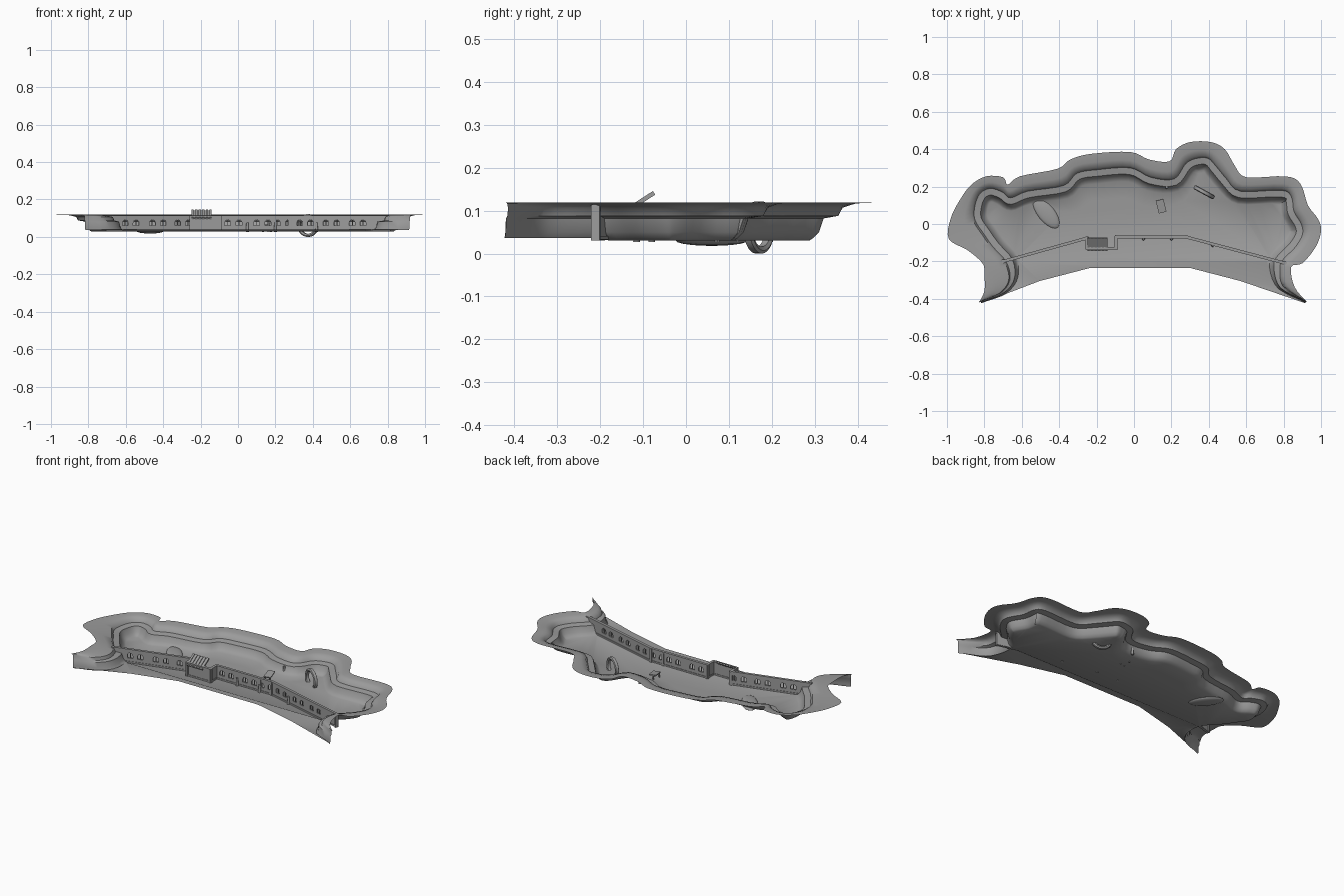
import bpy, bmesh, math
from mathutils import Vector, Matrix

cube = bpy.data.objects.get("Cube")
if cube:
    bpy.data.objects.remove(cube, do_unlink=True)

stone = bpy.data.materials.new("stone grey")
stone.use_nodes = True
GREY = (0.33, 0.33, 0.33, 1)
stone.diffuse_color = GREY
stone.node_tree.nodes["Principled BSDF"].inputs["Base Color"].default_value = GREY


def make_object(name, bm, smooth=None):
    mesh = bpy.data.meshes.new(name)
    bm.to_mesh(mesh)
    bm.free()
    mesh.materials.append(stone)
    obj = bpy.data.objects.new(name, mesh)
    bpy.context.collection.objects.link(obj)
    if smooth:
        bpy.ops.object.select_all(action="DESELECT")
        obj.select_set(True)
        bpy.context.view_layer.objects.active = obj
        bpy.ops.object.shade_smooth_by_angle(angle=math.radians(smooth))
    return obj


def add_box(bm, centre, size, turn=None):
    matrix = Matrix.Translation(centre) @ (turn or Matrix()) @ Matrix.Diagonal((*size, 1))
    bmesh.ops.create_cube(bm, size=1, matrix=matrix)


def spline(points, steps=4):
    """Catmull-Rom curve through the points."""
    pts = [Vector(p) for p in points]
    pts = [pts[0]] + pts + [pts[-1]]
    out = []
    for a, b, c, d in zip(pts, pts[1:], pts[2:], pts[3:]):
        for k in range(steps):
            t = k / steps
            out.append(b + (c - a) * t / 2 + (2 * a - 5 * b + 4 * c - d) * t * t / 2
                       + (3 * b - a - 3 * c + d) * t ** 3 / 2)
    return out + [pts[-1]]


# Coast: outer edge of the brim and the rim of the drop, as (edge x, edge y, rim x, rim y)
coast = [
    (-.83, -.42, -.82, -.415), (-.8, -.36, -.72, -.37), (-.8, -.27, -.67, -.3),
    (-.81, -.21, -.69, -.21), (-.89, -.14, -.76, -.13), (-.99, -.08, -.81, -.06),
    (-.98, .03, -.86, .02), (-.93, .13, -.86, .1), (-.87, .21, -.83, .17),
    (-.79, .255, -.77, .2), (-.7, .25, -.7, .18), (-.675, .21, -.66, .15),
    (-.61, .255, -.57, .185), (-.41, .295, -.38, .215), (-.34, .345, -.31, .28),
    (-.23, .375, -.2, .3), (-.02, .385, -.02, .31), (.08, .345, .09, .26),
    (.19, .335, .21, .25), (.225, .4, .27, .33), (.3, .438, .33, .36),
    (.41, .438, .4, .36), (.485, .4, .45, .31), (.54, .31, .5, .25),
    (.6, .25, .57, .185), (.81, .255, .79, .19), (.89, .215, .85, .15),
    (.93, .1, .865, .07), (.985, .025, .905, 0), (1, -.04, .91, -.06),
    (.97, -.125, .87, -.13), (.9, -.21, .81, -.19), (.84, -.23, .79, -.23),
    (.86, -.34, .8, -.33), (.93, -.42, .92, -.415)]
edge = spline([c[:2] for c in coast])
rim = spline([c[2:] for c in coast])
count = len(rim)


def inward(distance, beach=0):
    """Rim moved into the bay, less at the headlands and more along the beach."""
    ring = []
    for i, p in enumerate(rim):
        t = (rim[min(i + 4, count - 1)] - rim[max(i - 4, 0)]).normalized()
        taper = min(1, max(.12, (p.y + .42) / .2))
        wide = max(0, 1 - ((p.x + .12) / .42) ** 4) if p.y > 0 else 0
        ring.append(p + Vector((t.y, -t.x)) * (distance * taper + beach * wide))
    return ring


# Terrain sheet: brim, two steps, beach and floor
bm = bmesh.new()
mid = [a.lerp(b, .6) for a, b in zip(edge, rim)]
levels = [(edge, .119), (mid, .117), (rim, .107), (inward(.01), .088), (inward(.045), .082),
          (inward(.056), .05), (inward(.07, .015), .036), (inward(.08, .09), .03)]
rings = [[bm.verts.new((p.x, p.y, z)) for p in ring] for ring, z in levels]
for outer, inner in zip(rings, rings[1:]):
    for i in range(count - 1):
        bm.faces.new((outer[i], inner[i], inner[i + 1], outer[i + 1]))
front = [(.57, -.305), (.3, -.235), (-.235, -.235), (-.505, -.305)]
floor = bm.faces.new(rings[-1] + [bm.verts.new((x, y, .03)) for x, y in front])
floor_faces = [floor]
for y in (-.18, -.2):
    geom = floor_faces + list({e for f in floor_faces for e in f.edges}) \
        + list({v for f in floor_faces for v in f.verts})
    cut = bmesh.ops.bisect_plane(bm, geom=geom, plane_co=(0, y, 0), plane_no=(0, 1, 0))
    floor_faces = [g for g in cut["geom"] if isinstance(g, bmesh.types.BMFace)]
for v in {v for f in floor_faces for v in f.verts}:
    if v.co.y < -.19:
        v.co.z = .04
bmesh.ops.triangulate(bm, faces=floor_faces)
for f in bm.faces:
    f.normal_update()
    if f.normal.z < 0:
        f.normal_flip()
make_object("bay_terrain", bm, 50)

# Sand spit on the left of the bay floor
bm = bmesh.new()
bmesh.ops.create_uvsphere(bm, u_segments=20, v_segments=10, radius=1,
                          matrix=Matrix.Translation((-.47, .06, .03))
                          @ Matrix.Rotation(-.9, 4, "Z") @ Matrix.Diagonal((.1, .045, .012, 1)))
make_object("sand_spit", bm, 60)


# Harbour wall with arched openings
def wall(name, start, end, pairs=()):
    a, b = Vector(start), Vector(end)
    along = (b - a).normalized()
    turn = Matrix.Rotation(math.atan2(along.y, along.x), 4, "Z")
    length, centre = (b - a).length, (a + b) / 2
    bm = bmesh.new()
    add_box(bm, (*centre, .071), (length, .01, .078), turn)
    panel = make_object(name, bm)
    bm = bmesh.new()
    for z in (.037, .11):
        add_box(bm, (*centre, z), (length + .014, .016, .009), turn)
    for p in (a, b):
        add_box(bm, (*p, .072), (.012, .02, .082), turn)
    make_object(name + "_trim", bm)
    if not pairs:
        return
    bm = bmesh.new()
    outline = [(-.016, .06), (.016, .06)] + [
        (.016 * math.cos(k * math.pi / 8), .075 + .016 * math.sin(k * math.pi / 8))
        for k in range(9)]
    for x in pairs:
        for side in (-.03, .03):
            place = a + along * ((x - a.x) / along.x + side)
            at = Matrix.Translation((*place, 0)) @ turn
            face = bm.faces.new([bm.verts.new(at @ Vector((u, -.03, z))) for u, z in outline])
            out = bmesh.ops.extrude_face_region(bm, geom=[face])["geom"]
            shift = turn @ Vector((0, .06, 0))
            bmesh.ops.translate(bm, vec=shift,
                                verts=[g for g in out if isinstance(g, bmesh.types.BMVert)])
            # mullion in the opening
    bmesh.ops.recalc_face_normals(bm, faces=bm.faces)
    cutter = make_object(name + "_cutter", bm)
    cutter.hide_render = True
    cutter.hide_set(True)
    cut = panel.modifiers.new("openings", "BOOLEAN")
    cut.operation, cut.solver, cut.object = "DIFFERENCE", "EXACT", cutter
    bpy.context.view_layer.objects.active = panel
    bpy.ops.object.modifier_apply(modifier=cut.name)
    bpy.data.objects.remove(cutter, do_unlink=True)
    bm = bmesh.new()
    for x in pairs:
        for side in (-.03, .03):
            place = a + along * ((x - a.x) / along.x + side)
            add_box(bm, (*place, .075), (.004, .006, .034), turn)
    make_object(name + "_mullions", bm)


wall("left_wall", (-.7, -.2), (-.25, -.075), (-.575, -.43, -.295))
wall("landing_left_wall", (-.25, -.075), (-.25, -.13))
wall("landing_front_wall", (-.25, -.13), (-.095, -.13))
wall("landing_right_wall", (-.095, -.13), (-.095, -.07))
wall("middle_wall", (-.095, -.07), (.2, -.07), (-.025, .13))
wall("joining_wall", (.2, -.07), (.28, -.07), (.24,))
wall("right_wall", (.28, -.07), (.81, -.21), (.36, .5, .64))

# Ribbed sloping roof over the landing
bm = bmesh.new()
slope = Matrix.Rotation(math.atan2(.045, .07), 4, "X")
add_box(bm, (-.195, -.108, .118), (.105, .08, .004), slope)
for k in range(6):
    add_box(bm, (-.243 + k * .0192, -.108, .12), (.012, .08, .01), slope)
make_object("landing_roof", bm)

# Standing ring half sunk in the small cove
bm = bmesh.new()
stand = Matrix.Translation((.375, .17, .061)) @ Matrix.Rotation(-.5, 4, "Z")
section = [(.045, -.008), (.054, -.012), (.061, -.008), (.061, .008), (.054, .012), (.045, .008)]
loops = []
for k in range(28):
    c, s = math.cos(k * math.tau / 28), math.sin(k * math.tau / 28)
    loops.append([bm.verts.new(stand @ Vector((r * c, w, r * s))) for r, w in section])
for k in range(28):
    p, q = loops[k], loops[(k + 1) % 28]
    for j in range(6):
        n = (j + 1) % 6
        bm.faces.new((p[j], q[j], q[n], p[n]))
bmesh.ops.recalc_face_normals(bm, faces=bm.faces)
make_object("standing_ring", bm, 40)

# Small jetty and mooring posts
bm = bmesh.new()
turn = Matrix.Rotation(.25, 4, "Z")
add_box(bm, (.145, .095, .058), (.042, .07, .006), turn @ Matrix.Rotation(.12, 4, "X"))
for x, y in ((.13, .07), (.16, .075), (.135, .12)):
    add_box(bm, (x, y, .042), (.006, .006, .03))
make_object("jetty", bm)
bm = bmesh.new()
for x, y in ((.175, .195), (.05, -.08), (.2, -.08), (.42, -.115)):
    bmesh.ops.create_cone(bm, cap_ends=True, segments=10, radius1=.008, radius2=.006, depth=.05,
                          matrix=Matrix.Translation((x, y, .052)))
make_object("mooring_posts", bm, 40)
